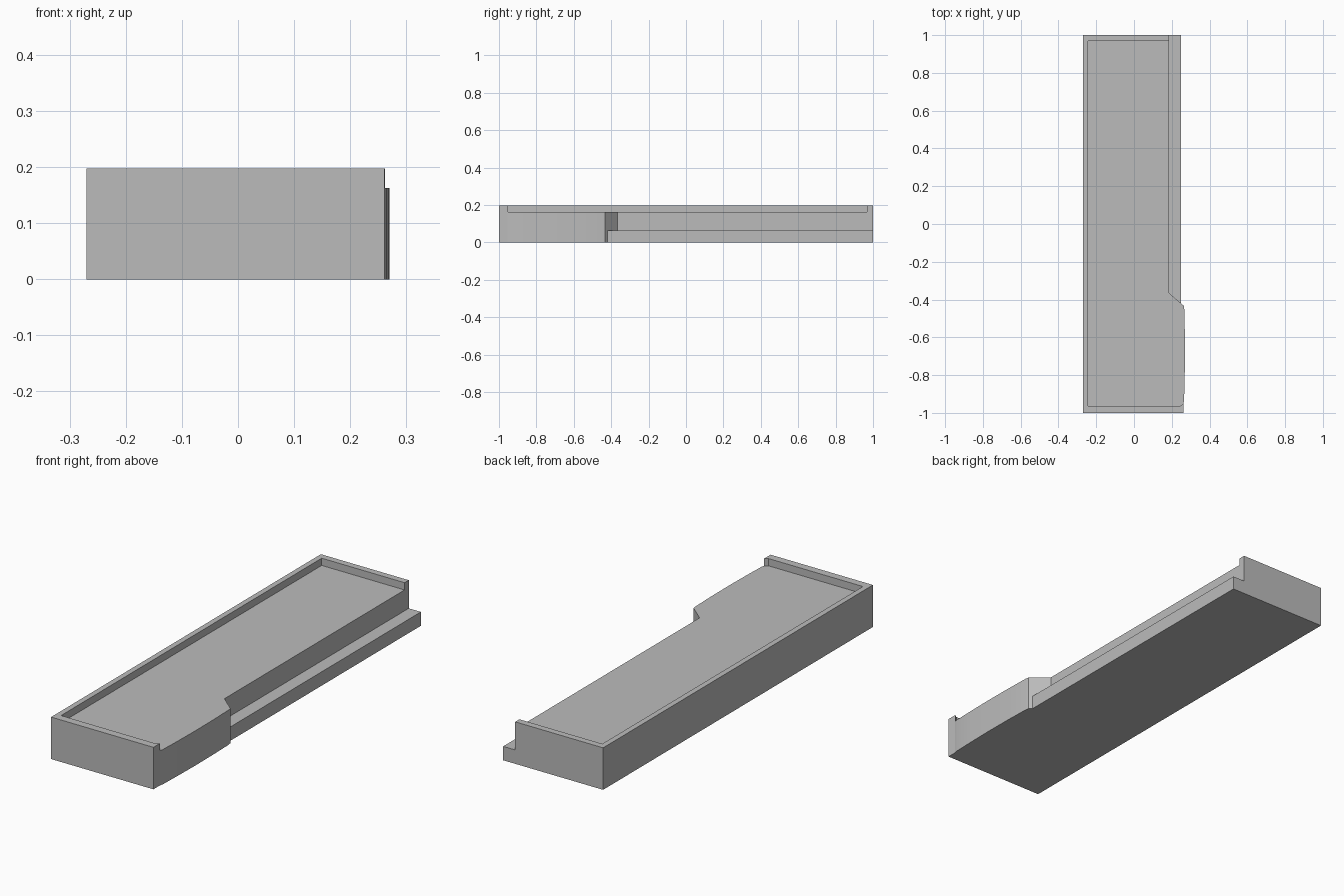
import bpy
import bmesh

cube = bpy.data.objects.get("Cube")
if cube:
    bpy.data.objects.remove(cube, do_unlink=True)

# Single grey finish
grey = bpy.data.materials.new("plain_grey")
grey.use_nodes = True
colour = (0.5, 0.5, 0.5, 1)
grey.diffuse_color = colour
grey.node_tree.nodes["Principled BSDF"].inputs["Base Color"].default_value = colour


def prism(name, outline, bottom, top):
    """Extrude a plan outline between two heights."""
    bm = bmesh.new()
    base = bm.faces.new([bm.verts.new((x, y, bottom)) for x, y in outline])
    lid = bmesh.ops.extrude_face_region(bm, geom=[base])["geom"]
    verts = [v for v in lid if isinstance(v, bmesh.types.BMVert)]
    bmesh.ops.translate(bm, verts=verts, vec=(0, 0, top - bottom))
    bmesh.ops.recalc_face_normals(bm, faces=bm.faces)
    mesh = bpy.data.meshes.new(name)
    bm.to_mesh(mesh)
    bm.free()
    mesh.materials.append(grey)
    obj = bpy.data.objects.new(name, mesh)
    bpy.context.collection.objects.link(obj)
    return obj


# Solid body with a gently bowed side near the front
body = prism("tray_body", [
    (-0.27, -1), (0.261, -1), (0.261, -0.955), (0.265, -0.935),
    (0.268, -0.83), (0.27, -0.7), (0.269, -0.57), (0.266, -0.45),
    (0.263, -0.432), (0.249, -0.42), (0.249, 1), (-0.27, 1)], 0, 0.197)

# Shallow recess, open on one side, leaving a thin rim
recess = prism("recess_cutter", [
    (-0.244, -0.963), (0.246, -0.963), (0.261, -0.952), (0.4, -0.952),
    (0.4, 0.969), (-0.244, 0.969)], 0.163, 0.3)

# Side notch that leaves the low ledge
notch = prism("ledge_cutter", [
    (0.186, -0.366), (0.249, -0.42), (0.4, -0.42),
    (0.4, 1.1), (0.186, 1.1)], 0.065, 0.4)

bpy.context.view_layer.objects.active = body
for cutter in (recess, notch):
    cutter.hide_render = True
    mod = body.modifiers.new(cutter.name, "BOOLEAN")
    mod.operation = "DIFFERENCE"
    mod.solver = "EXACT"
    mod.object = cutter
    bpy.ops.object.modifier_apply(modifier=mod.name)
    bpy.data.objects.remove(cutter, do_unlink=True)

# Smooth the bowed side while keeping all corners crisp
bpy.ops.object.select_all(action="DESELECT")
body.select_set(True)
bpy.ops.object.shade_smooth_by_angle(angle=0.17)
